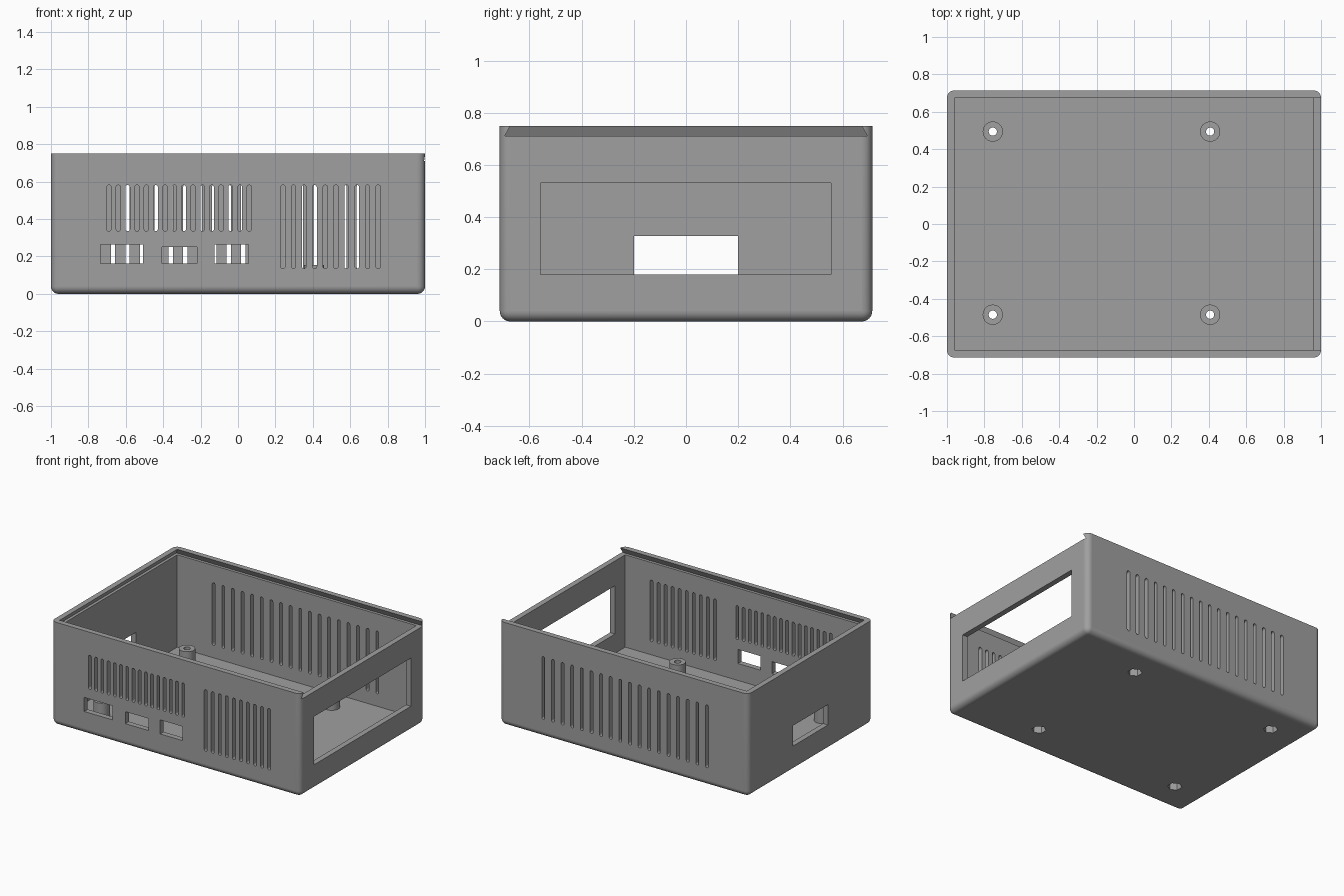
import bpy, bmesh, math
from mathutils import Matrix

if "Cube" in bpy.data.objects:
    bpy.data.objects.remove(bpy.data.objects["Cube"])

HX, HY, H, WALL = 1.0, 0.714, 0.75, 0.04
IX, IY = HX - WALL, HY - WALL

grey = bpy.data.materials.new("grey plastic")
grey.diffuse_color = (0.35, 0.35, 0.35, 1)
grey.use_nodes = True
grey.node_tree.nodes["Principled BSDF"].inputs["Base Color"].default_value = grey.diffuse_color


def make(name, bm):
    bmesh.ops.recalc_face_normals(bm, faces=bm.faces)
    me = bpy.data.meshes.new(name)
    bm.to_mesh(me)
    bm.free()
    ob = bpy.data.objects.new(name, me)
    bpy.context.collection.objects.link(ob)
    me.materials.append(grey)
    return ob


def box(bm, lo, hi):
    size = [b - a for a, b in zip(lo, hi)]
    mid = [(a + b) / 2 for a, b in zip(lo, hi)]
    m = Matrix.Translation(mid) @ Matrix.Diagonal((*size, 1))
    return bmesh.ops.create_cube(bm, size=1, matrix=m)


def cylinder(bm, x, y, z0, z1, r, n):
    bmesh.ops.create_cone(bm, cap_ends=True, segments=n, radius1=r, radius2=r, depth=z1 - z0,
                          matrix=Matrix.Translation((x, y, (z0 + z1) / 2)))


def slot(bm, x, y0, y1, z0, z1, r=0.0115, n=8):
    """Round-ended vertical slot running through a wall along y."""
    pts = []
    for centre, start in ((z1 - r, 0), (z0 + r, math.pi)):
        for i in range(n + 1):
            a = start + math.pi * i / n
            pts.append((x + r * math.cos(a), centre + r * math.sin(a)))
    a = [bm.verts.new((px, y0, pz)) for px, pz in pts]
    b = [bm.verts.new((px, y1, pz)) for px, pz in pts]
    bm.faces.new(a)
    bm.faces.new(b[::-1])
    for i in range(len(a)):
        j = (i + 1) % len(a)
        bm.faces.new((a[i], b[i], b[j], a[j]))


def combine(target, bm, operation):
    tool = make("cutter", bm)
    tool.hide_render = True
    mod = target.modifiers.new("cut", 'BOOLEAN')
    mod.operation, mod.solver, mod.object = operation, 'EXACT', tool
    bpy.context.view_layer.objects.active = target
    bpy.ops.object.modifier_apply(modifier=mod.name)
    bpy.data.objects.remove(tool, do_unlink=True)


# Outer shell with rounded bottom and corner edges
bm = bmesh.new()
box(bm, (-HX, -HY, 0), (HX, HY, H))
edges = [e for e in bm.edges if not all(v.co.z > H - 0.01 for v in e.verts)]
bmesh.ops.bevel(bm, geom=edges, offset=0.04, segments=8, profile=0.5, affect='EDGES')
case = make("enclosure_case", bm)

# Hollow inside
bm = bmesh.new()
box(bm, (-IX, -IY, WALL), (IX, IY, H + 0.2))
combine(case, bm, 'DIFFERENCE')

# Dovetail groove for the sliding lid, open at the right end
bm = bmesh.new()
rings = []
for z, inset in ((H - 0.04, 0.021), (H + 0.01, -0.005)):
    x0, y = -IX - inset, IY + inset
    rings.append([bm.verts.new(p) for p in ((x0, -y, z), (1.1, -y, z), (1.1, y, z), (x0, y, z))])
bm.faces.new(rings[0])
bm.faces.new(rings[1])
for i in range(4):
    j = (i + 1) % 4
    bm.faces.new((rings[0][i], rings[0][j], rings[1][j], rings[1][i]))
combine(case, bm, 'DIFFERENCE')

# Standoffs with screw holes and hexagonal nut pockets
spots = [(x, y) for x in (-0.755, 0.407) for y in (-0.485, 0.494)]
for z0, z1, r, n, operation in ((0.02, 0.155, 0.054, 32, 'UNION'),
                                (-0.1, 0.3, 0.022, 24, 'DIFFERENCE'),
                                (-0.1, 0.05, 0.048, 6, 'DIFFERENCE')):
    bm = bmesh.new()
    for x, y in spots:
        cylinder(bm, x, y, z0, z1, r, n)
    combine(case, bm, operation)

# Openings: right display window, left port, three front ports
bm = bmesh.new()
box(bm, (0.9, -0.557, 0.18), (1.1, 0.555, 0.53))
box(bm, (-1.1, -0.2, 0.18), (-0.9, 0.2, 0.328))
for x0, x1, z1 in ((-0.735, -0.508, 0.265), (-0.405, -0.218, 0.25), (-0.125, 0.055, 0.265)):
    box(bm, (x0, -0.8, 0.163), (x1, -0.6, z1))

# Vent slots: two front groups and one back row
for count, start, pitch, z0, z1, y0, y1 in ((16, -0.69, 0.05, 0.335, 0.582, -0.8, -0.6),
                                            (10, 0.24, 0.0566, 0.135, 0.582, -0.8, -0.6),
                                            (18, -0.668, 0.0773, 0.13, 0.585, 0.6, 0.8)):
    for i in range(count):
        slot(bm, start + i * pitch, y0, y1, z0, z1)
combine(case, bm, 'DIFFERENCE')

# Smooth the rounded edges, keep the walls flat
bpy.ops.object.select_all(action='DESELECT')
case.select_set(True)
bpy.context.view_layer.objects.active = case
bpy.ops.object.shade_smooth_by_angle(angle=math.radians(30))
for p in case.data.polygons:
    p.material_index = 0
    if max(abs(c) for c in p.normal) > 0.999:
        p.use_smooth = False
